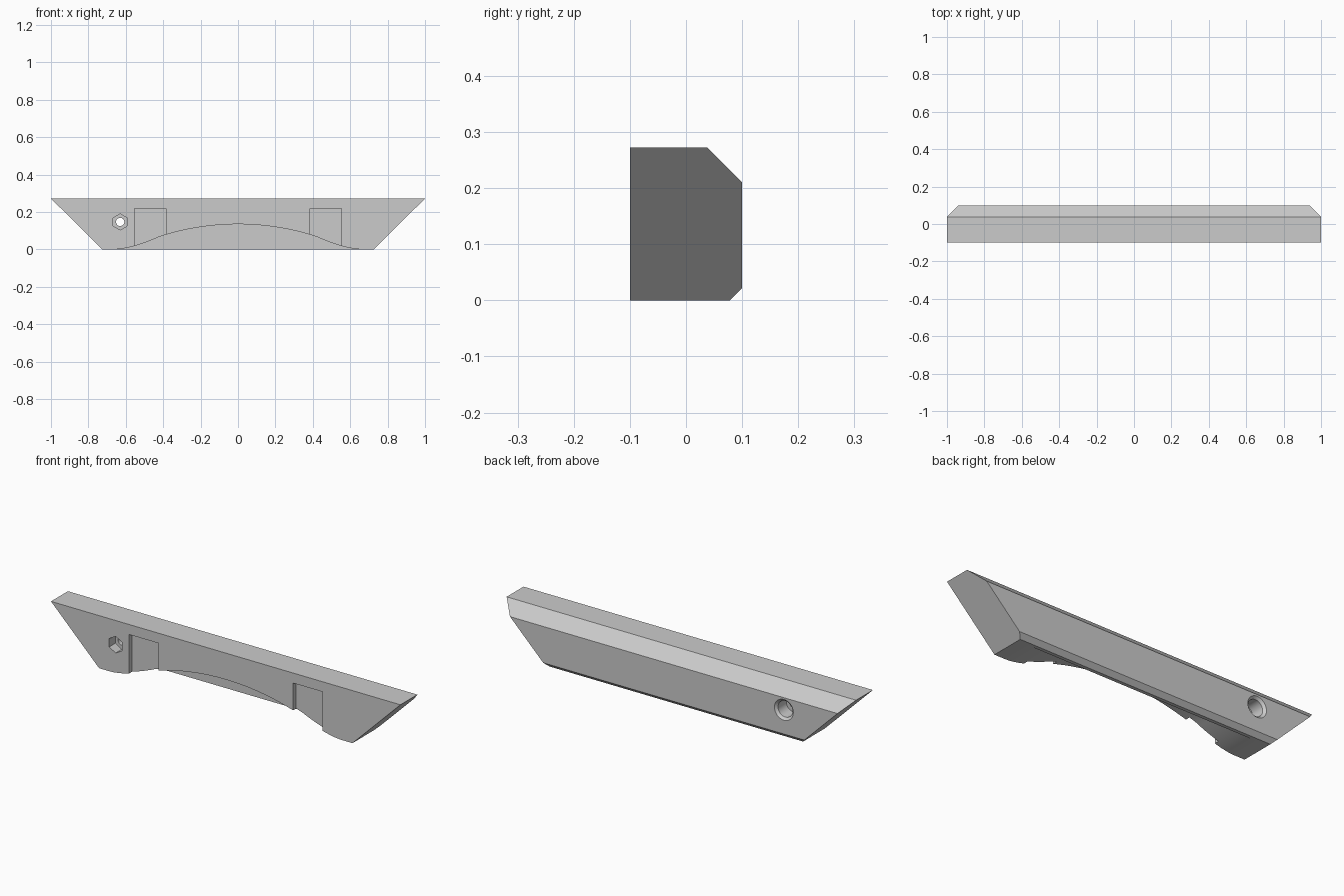
import bpy
import bmesh
import math

if "Cube" in bpy.data.objects:
    bpy.data.objects.remove(bpy.data.objects["Cube"], do_unlink=True)

HEIGHT, BOTTOM, TOP = 0.272, 0.725, 1.0
FRONT, BACK = -0.1, 0.1
HOLE_X, HOLE_Z = -0.63, 0.147

grey = bpy.data.materials.new("plain grey")
grey.use_nodes = True
grey.diffuse_color = (0.6, 0.6, 0.6, 1)
grey.node_tree.nodes["Principled BSDF"].inputs["Base Color"].default_value = (0.6, 0.6, 0.6, 1)


def prism(name, start, end):
    """Closed solid between two matching rings of points."""
    bm = bmesh.new()
    a = [bm.verts.new(p) for p in start]
    b = [bm.verts.new(p) for p in end]
    n = len(a)
    bm.faces.new(a)
    bm.faces.new(b[::-1])
    for i in range(n):
        j = (i + 1) % n
        bm.faces.new((a[j], a[i], b[i], b[j]))
    bmesh.ops.recalc_face_normals(bm, faces=bm.faces)
    mesh = bpy.data.meshes.new(name)
    bm.to_mesh(mesh)
    bm.free()
    mesh.materials.append(grey)
    obj = bpy.data.objects.new(name, mesh)
    bpy.context.collection.objects.link(obj)
    return obj


def along_y(name, outline, y0, y1):
    return prism(name, [(x, y0, z) for x, z in outline], [(x, y1, z) for x, z in outline])


def ring(radius, sides):
    return [(HOLE_X + radius * math.sin(math.tau * i / sides),
             HOLE_Z + radius * math.cos(math.tau * i / sides)) for i in range(sides)]


# Bar with slanted ends and chamfered back edges
section = [(FRONT, 0), (0.078, 0), (BACK, 0.022), (BACK, 0.21), (0.038, HEIGHT), (FRONT, HEIGHT)]


def half_width(z):
    return BOTTOM + (TOP - BOTTOM) * z / HEIGHT


body = prism("bar_body", [(-half_width(z), y, z) for y, z in section],
             [(half_width(z), y, z) for y, z in section])

# Arched hollow under the front, leaving a thin lip at the back
crown, radius, join, foot = 0.135, 1.35, 0.42, 0.66
half_arch = []
for i in range(17):
    x = join * i / 16
    half_arch.append((x, crown - radius + math.sqrt(radius ** 2 - x ** 2)))
join_z = half_arch[-1][1]
for i in range(1, 10):
    t = i / 10
    half_arch.append((join + (foot - join) * t, join_z * (1 - t) ** 1.6))
half_arch += [(foot, 0), (foot, -0.1)]
arch = [(-x, z) for x, z in half_arch[:0:-1]] + half_arch
cutters = [along_y("arch_cutter", arch, FRONT - 0.1, 0.06)]

# Shallow square pockets on the front
for side in (-1, 1):
    a, b = side * 0.385, side * 0.553
    cutters.append(along_y("pocket_cutter", [(a, -0.1), (b, -0.1), (b, 0.22), (a, 0.22)],
                           FRONT - 0.1, FRONT + 0.025))

# Bolt hole: hexagonal nut seat, through bore, round head seat with bevelled mouth
cutters.append(along_y("nut_cutter", ring(0.043, 6), FRONT - 0.1, FRONT + 0.05))
cutters.append(along_y("bore_cutter", ring(0.022, 32), FRONT - 0.1, BACK + 0.1))
cutters.append(along_y("head_cutter", ring(0.042, 32), 0.02, BACK + 0.1))
cutters.append(prism("mouth_cutter", [(x, 0.088, z) for x, z in ring(0.042, 32)],
                     [(x, 0.112, z) for x, z in ring(0.066, 32)]))

for cutter in cutters:
    cutter.hide_render = True
    cutter.hide_set(True)
    cut = body.modifiers.new(cutter.name, "BOOLEAN")
    cut.operation = "DIFFERENCE"
    cut.solver = "EXACT"
    cut.object = cutter

# Apply the cuts, then remove the helpers
bpy.context.view_layer.objects.active = body
body.select_set(True)
for name in [m.name for m in body.modifiers]:
    bpy.ops.object.modifier_apply(modifier=name)
for cutter in cutters:
    bpy.data.objects.remove(cutter, do_unlink=True)
bpy.ops.object.shade_smooth_by_angle(angle=math.radians(25))
